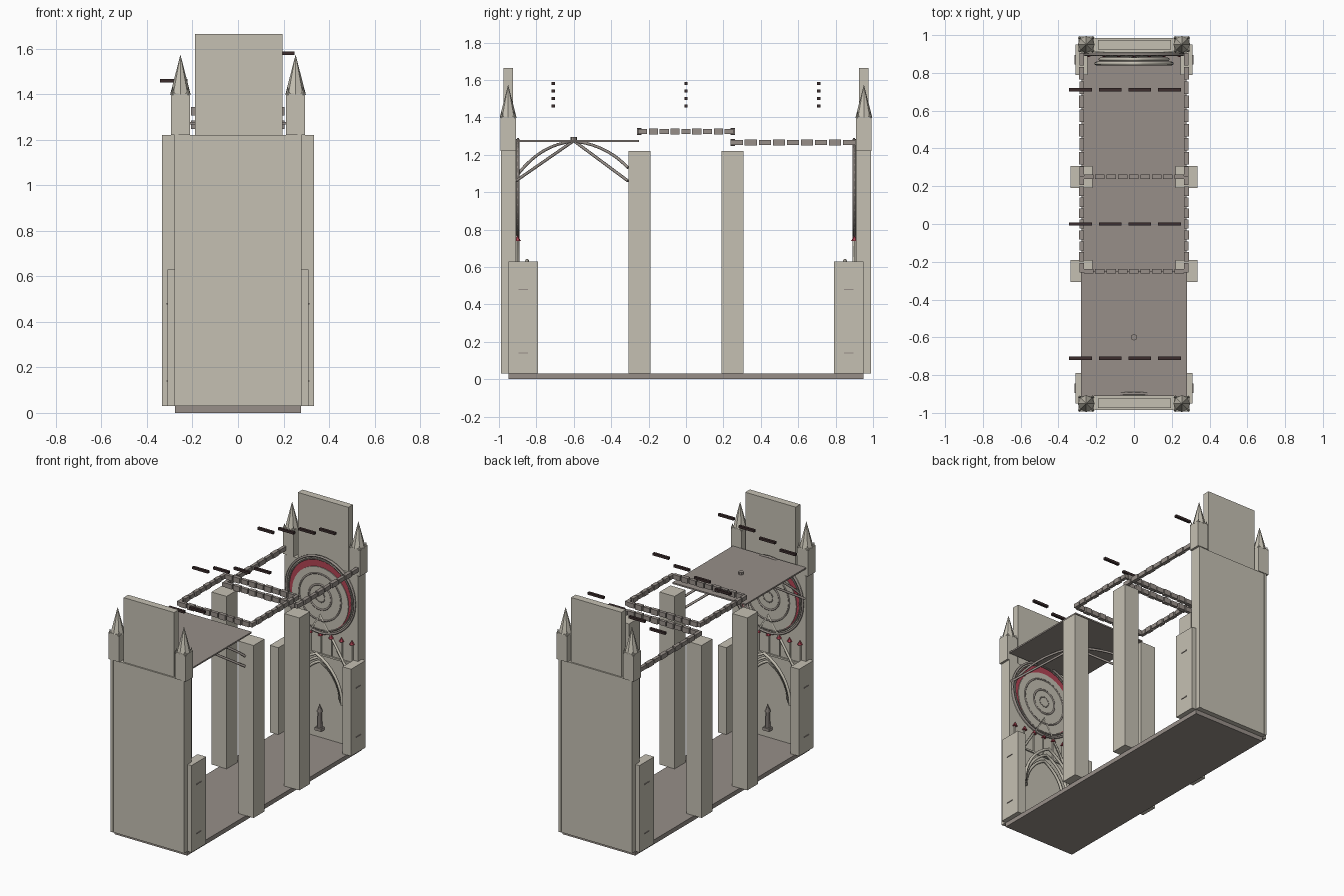
import bpy, math
from mathutils import Vector

if "Cube" in bpy.data.objects:
    bpy.data.objects.remove(bpy.data.objects["Cube"])


def mat(name, c):
    m = bpy.data.materials.new(name)
    m.diffuse_color = (*c, 1)
    m.use_nodes = True
    m.node_tree.nodes["Principled BSDF"].inputs["Base Color"].default_value = m.diffuse_color
    return m


STONE = mat("pale_stone", (0.56, 0.53, 0.45))
GREY = mat("grey_stone", (0.31, 0.275, 0.25))
DARK = mat("dark_wood", (0.045, 0.027, 0.027))
RED = mat("red_glass", (0.45, 0.06, 0.09))


def finish(o, name, m):
    o.name = name
    o.data.materials.clear()
    o.data.materials.append(m)
    return o


def box(name, m, x0, x1, y0, y1, z0, z1):
    bpy.ops.mesh.primitive_cube_add(size=1, location=((x0 + x1) / 2, (y0 + y1) / 2, (z0 + z1) / 2))
    o = bpy.context.object
    o.scale = (abs(x1 - x0), abs(y1 - y0), abs(z1 - z0))
    return finish(o, name, m)


def cone(name, m, r1, r2, h, loc, n=8, rot=(0, 0, 0)):
    bpy.ops.mesh.primitive_cone_add(vertices=n, radius1=r1, radius2=r2, depth=h, location=loc, rotation=rot)
    return finish(bpy.context.object, name, m)


def tube(name, m, pts, r, cyclic=False):
    cu = bpy.data.curves.new(name, 'CURVE')
    cu.dimensions = '3D'
    sp = cu.splines.new('POLY')
    sp.points.add(len(pts) - 1)
    for p, q in zip(sp.points, pts):
        p.co = (*q, 1)
    sp.use_cyclic_u = cyclic
    cu.bevel_depth = r
    cu.bevel_resolution = 1
    cu.use_fill_caps = True
    o = bpy.data.objects.new(name, cu)
    bpy.context.collection.objects.link(o)
    bpy.ops.object.select_all(action='DESELECT')
    o.select_set(True)
    bpy.context.view_layer.objects.active = o
    bpy.ops.object.convert(target='MESH')
    return finish(bpy.context.object, name, m)


def disc(name, m, r, y, z, t):
    return cone(name, m, r, r, t, (0, y, z), 40, (math.pi / 2, 0, 0))


def pointed_arch(w, z0, z1, y, n=8):
    # two arcs meeting at an apex
    h = z1 - z0
    R = (w * w + h * h) / (2 * w)
    a1 = math.atan2(h, R - w)
    left = [(R - w - R * math.cos(a1 * i / n), y, z0 + R * math.sin(a1 * i / n)) for i in range(n + 1)]
    return left + [(-x, yy, z) for x, yy, z in reversed(left[:-1])]


# floor slab
box("floor", GREY, -0.277, 0.277, -0.95, 0.95, 0, 0.03)

# both end facades
for s in (-1, 1):
    box("end_wall", STONE, -0.275, 0.275, s * 0.91, s * 0.985, 0.03, 1.22)
    box("gable_panel", STONE, -0.19, 0.195, s * 0.925, s * 0.975, 1.22, 1.665)

    # rose window
    zc = 1.02
    disc("rose_rim_plate", STONE, 0.265, s * 0.908, zc, 0.006)
    disc("rose_glass", RED, 0.24, s * 0.904, zc, 0.006)
    disc("rose_face", STONE, 0.215, s * 0.901, zc - 0.025, 0.01)
    for r, t in ((0.262, 0.008), (0.242, 0.005), (0.16, 0.006), (0.085, 0.007), (0.035, 0.004)):
        z = zc if r > 0.2 else zc - 0.015
        tube("rose_ring", GREY, [(r * math.cos(a * math.tau / 40), s * 0.898, z + r * math.sin(a * math.tau / 40))
                                 for a in range(40)], t, True)

    # gallery with red hoods on slim posts
    for i in range(7):
        x = -0.24 + i * 0.08
        cone("gallery_hood", RED, 0.017, 0.0, 0.03, (x, s * 0.9, 0.755), 6)
        cone("gallery_post", STONE, 0.005, 0.005, 0.13, (x, s * 0.906, 0.675), 6)
    box("gallery_ledge", STONE, -0.265, 0.265, s * 0.9, s * 0.912, 0.6, 0.612)

    # portal gable and nested arches
    tube("portal_gable", STONE, [(-0.2, s * 0.9, 0.56), (0, s * 0.9, 0.88), (0.2, s * 0.9, 0.56)], 0.009)
    for k in range(3):
        tube("portal_arch", STONE, pointed_arch(0.2 - 0.022 * k, 0.33, 0.635 - 0.035 * k, s * (0.85 + 0.022 * k)), 0.01)

    # door statue on a pedestal
    box("statue_base", GREY, -0.025, 0.025, s * 0.87, s * 0.91, 0.09, 0.11)
    cone("statue_body", GREY, 0.018, 0.014, 0.11, (0, s * 0.89, 0.165), 8)
    cone("statue_canopy", GREY, 0.02, 0, 0.05, (0, s * 0.89, 0.245), 8)

    for q in (-1, 1):
        # corner turret with spire
        box("corner_shaft", STONE, q * 0.262, q * 0.28, s * 0.908, s * 0.988, 0.03, 1.22)
        box("turret", STONE, q * 0.212, q * 0.295, s * 0.91, s * 0.992, 1.22, 1.405)
        cone("spire", STONE, 0.045, 0, 0.175, (q * 0.253, s * 0.951, 1.487), 8)
        for a in (-1, 1):
            for b in (-1, 1):
                cone("spire_corner", STONE, 0.01, 0, 0.035,
                     (q * 0.253 + a * 0.034, s * 0.951 + b * 0.034, 1.415), 4)
        # low buttress with slits
        box("buttress", STONE, q * 0.245, q * 0.31, s * 0.79, s * 0.95, 0.03, 0.63)
        for z in (0.14, 0.48):
            box("buttress_slit", GREY, q * 0.308, q * 0.314, s * 0.845, s * 0.895, z - 0.003, z + 0.003)

        # tall pier
        box("pier", STONE, q * 0.22, q * 0.335, s * 0.19, s * 0.308, 0.03, 1.22)

# vault roof plate, boss and ribs
box("roof_plate", GREY, -0.28, 0.28, -0.91, -0.25, 1.268, 1.278)
cone("roof_boss", GREY, 0.017, 0.017, 0.028, (0, -0.6, 1.28), 8)
for q in (-1, 1):
    for y1, z1, yc, zc in ((-0.91, 1.06, -0.95, 1.02), (-0.31, 1.06, -0.31, 1.13)):
        tube("straight_rib", GREY, [(0, -0.6, 1.275), (q * 0.27, y1, z1)], 0.008)
        a, b = Vector((0, -0.6, 1.272)), Vector((q * 0.272, yc, zc))
        c = a.lerp(b, 0.6)
        c.z = 1.255
        tube("curved_rib", GREY, [a * (1 - t) ** 2 + c * 2 * t * (1 - t) + b * t * t
                                  for t in [i / 10 for i in range(11)]], 0.008)


# broken cornice courses
def course(axis, fixed, a, b, n, z, h):
    step = (b - a) / n
    for i in range(n):
        u0, u1 = a + i * step + 0.004, a + (i + 1) * step - 0.005
        hh = h * (1 + 0.15 * (i % 2))
        w = 0.011 + 0.002 * (i % 2)
        if axis == 'x':
            box("cornice_block", GREY, u0, u1, fixed - w, fixed + w, z - hh, z + hh)
        else:
            box("cornice_block", GREY, fixed - w, fixed + w, u0, u1, z - hh, z + hh)


for q in (-1, 1):
    course('y', q * 0.277, -0.26, 0.26, 9, 1.325, 0.014)
    course('y', q * 0.277, 0.235, 0.91, 9, 1.266, 0.014)
    course('x', q * 0.25, -0.27, 0.27, 9, 1.325, 0.016)
course('x', 0.25, -0.27, 0.27, 9, 1.266, 0.016)

# floating rows of stepped beams
for y in (-0.71, 0, 0.71):
    for i in range(4):
        x, z = -0.343 + i * 0.157, 1.46 + i * 0.04
        box("roof_beam", DARK, x, x + 0.12, y - 0.009, y + 0.009, z - 0.008, z + 0.008)
